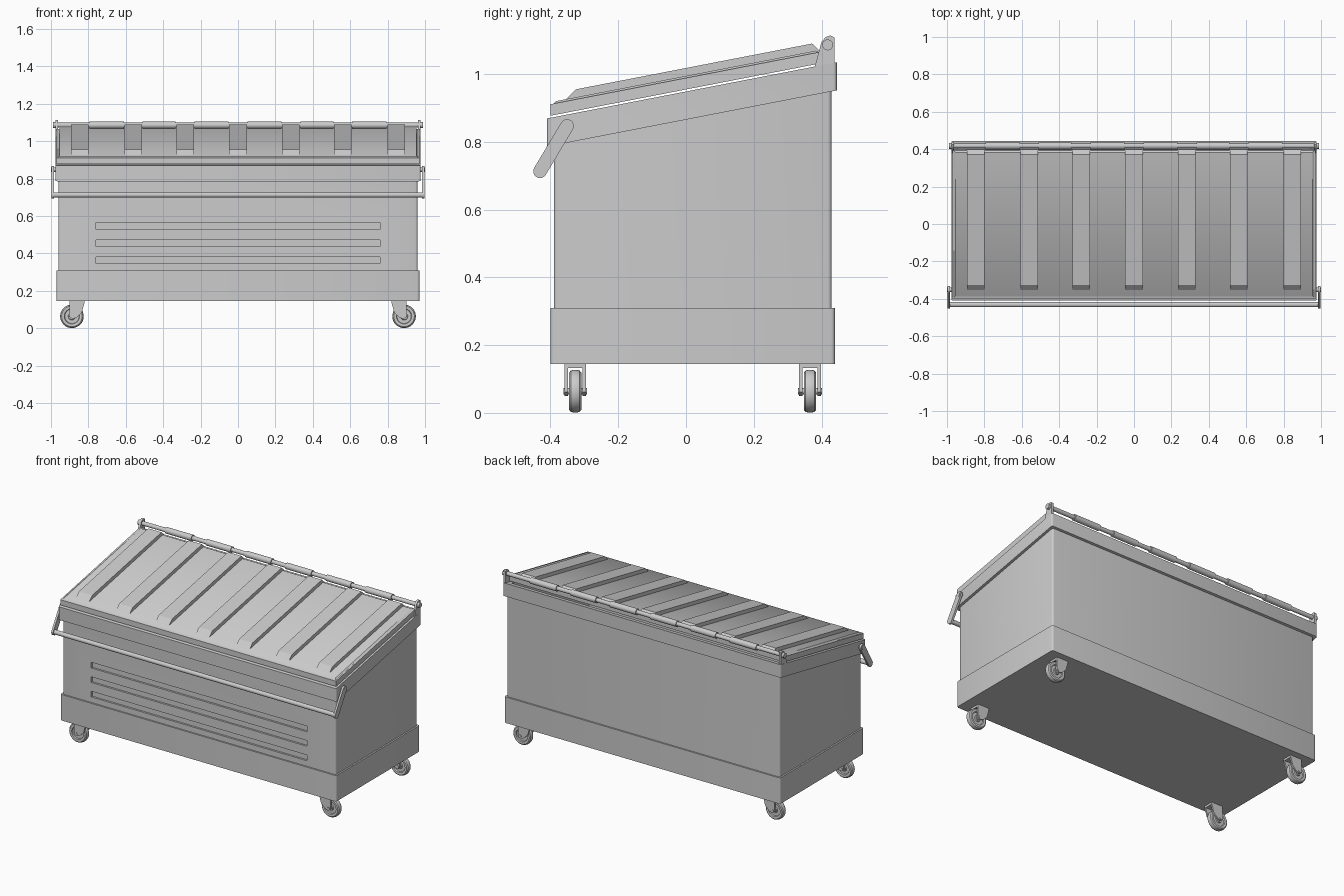
import bpy, bmesh, math
from mathutils import Vector

if "Cube" in bpy.data.objects:
    bpy.data.objects.remove(bpy.data.objects["Cube"])

SLOPE = 0.194  # rise of the rim and lid per unit of depth


def finish(bm, name):
    bmesh.ops.recalc_face_normals(bm, faces=bm.faces)
    me = bpy.data.meshes.new(name)
    bm.to_mesh(me)
    bm.free()
    ob = bpy.data.objects.new(name, me)
    bpy.context.collection.objects.link(ob)
    return ob


def prism(name, pts, a, b, axis='x', bevel=0.0):
    """Extrude a (y,z) profile along x, or an (x,z) profile along y; optionally round upright edges."""
    bm = bmesh.new()
    rings = []
    for d in (a, b):
        rings.append([bm.verts.new((d, u, v) if axis == 'x' else (u, d, v)) for u, v in pts])
    n = len(pts)
    bm.faces.new(rings[0])
    bm.faces.new(rings[1][::-1])
    for i in range(n):
        j = (i + 1) % n
        bm.faces.new((rings[0][i], rings[0][j], rings[1][j], rings[1][i]))
    if bevel:
        up = [e for e in bm.edges if abs((e.verts[0].co - e.verts[1].co).normalized().z) > 0.99]
        bmesh.ops.bevel(bm, geom=up, offset=bevel, segments=3, profile=0.5, affect='EDGES')
    return finish(bm, name)


def rect(y0, y1, z0, z1):
    return [(y0, z0), (y1, z0), (y1, z1), (y0, z1)]


def slanted(y0, y1, bottom, top):
    """Profile whose bottom and top both follow the lid slope."""
    r = SLOPE * (y1 - y0)
    return [(y0, bottom), (y1, bottom + r), (y1, top + r), (y0, top)]


def rod(name, x0, x1, y, z, r):
    bpy.ops.mesh.primitive_cylinder_add(vertices=24, radius=r, depth=x1 - x0,
                                        location=((x0 + x1) / 2, y, z), rotation=(0, math.pi / 2, 0))
    bpy.context.object.name = name


def cut(ob, cutter):
    m = ob.modifiers.new("cut", 'BOOLEAN')
    m.operation = 'DIFFERENCE'
    m.object = cutter
    m.solver = 'EXACT'
    bpy.context.view_layer.objects.active = ob
    bpy.ops.object.modifier_apply(modifier=m.name)


# Container body, base band and sloped rim
body = prism("body", [(-.39, .155), (.43, .155), (.43, .99), (-.39, .83)], -.96, .96, bevel=.012)
base = prism("base_band", rect(-.40, .44, .145, .31), -.97, .97, bevel=.012)
rim = prism("rim", slanted(-.41, .445, .786, .869), -.977, .977, bevel=.01)

# Hollow interior
cavity = prism("cavity_cutter", rect(-.37, .41, .18, 1.3), -.94, .94)
for ob in (body, base, rim):
    cut(ob, cavity)

# Recessed front slots
cutters = [cavity]
for z in (.363, .455, .547):
    slot = prism("slot_cutter", rect(-.5, -.378, z - .018, z + .018), -.76, .76)
    cut(body, slot)
    cutters.append(slot)
for c in cutters:
    bpy.data.objects.remove(c)

# Lid with a raised inner panel
lid = prism("lid", slanted(-.40, .40, .877, .911), -.97, .97)
bm = bmesh.new()
bm.from_mesh(lid.data)
bm.normal_update()
top = max(bm.faces, key=lambda f: f.normal.z)
bmesh.ops.inset_region(bm, faces=[top], thickness=.012)
bmesh.ops.inset_region(bm, faces=[top], thickness=.012)
bmesh.ops.translate(bm, verts=top.verts, vec=(0, 0, .006))
bm.to_mesh(lid.data)
bm.free()

# Lid ribs with ramped ends
rib_x = [-.845, -.56, -.283, 0, .283, .56, .845]
for x in rib_x:
    prism("lid_rib", [(-.368, .912), (-.325, .955), (.372, 1.09), (.398, 1.066), (.398, 1.05)],
          x - .047, x + .047)

# Hinge rod with sleeves between the ribs
HY, HZ = .418, 1.086
rod("hinge_rod", -.985, .985, HY, HZ, .013)
for a, b in zip(rib_x, rib_x[1:]):
    rod("hinge_sleeve", a + .05, b - .05, HY, HZ, .019)

# Front lift handle: cross bar
P, Q = Vector((-.351, .847)), Vector((-.431, .713))
rod("handle_bar", -.99, .99, Q.x, Q.y, .014)

# Capsule outline of the handle arms
ang = math.atan2(P.y - Q.y, P.x - Q.x)
arm = []
for c, start in ((P, ang - math.pi / 2), (Q, ang + math.pi / 2)):
    for i in range(9):
        t = start + math.pi * i / 8
        arm.append((c.x + .02 * math.cos(t), c.y + .02 * math.sin(t)))

for s in (-1, 1):
    # Hinge end brackets and rod caps
    prism("hinge_bracket", [(.378, 1.015), (.40, 1.095), (.412, 1.109), (.426, 1.114),
                            (.438, 1.108), (.438, 1.02)], s * .962, s * .976)
    rod("hinge_cap", *sorted((s * .97, s * .99)), HY, HZ, .016)
    # Handle arms and pivots
    prism("handle_arm", arm, s * .985, s * .998)
    rod("handle_pivot", *sorted((s * .965, s * 1.0)), P.x, P.y, .012)


def wheel(x, y):
    """Lathed caster wheel with recessed hub, axle along y."""
    prof = [(0, -.017), (.018, -.017), (.02, -.010), (.038, -.010), (.041, -.017), (.055, -.018),
            (.061, -.013), (.063, -.005)]
    prof += [(r, -h) for r, h in reversed(prof)]
    bm = bmesh.new()
    vs = [bm.verts.new((x + r, y + h, .064)) for r, h in prof]
    es = [bm.edges.new(p) for p in zip(vs, vs[1:])]
    bmesh.ops.spin(bm, geom=vs + es, cent=(x, y, .064), axis=(0, 1, 0),
                   angle=2 * math.pi, steps=32, use_duplicate=False)
    bmesh.ops.remove_doubles(bm, verts=bm.verts, dist=.0003)
    finish(bm, "caster_wheel")


# Four casters: wheel, two fork plates, fork crown and axle
for s in (-1, 1):
    for y in (-.327, .366):
        wheel(s * .888, y)
        fork = [(s * .82, .14), (s * .835, .085), (s * .862, .058), (s * .885, .050),
                (s * .903, .062), (s * .90, .14)]
        for d in (-1, 1):
            prism("caster_fork", fork, y + d * .022, y + d * .032, axis='y')
        prism("caster_crown", [(s * .82, .132), (s * .90, .132), (s * .90, .15), (s * .82, .15)],
              y - .032, y + .032, axis='y')
        bpy.ops.mesh.primitive_cylinder_add(vertices=16, radius=.009, depth=.07,
                                            location=(s * .888, y, .064), rotation=(math.pi / 2, 0, 0))
        bpy.context.object.name = "caster_axle"

# Smooth rounded parts, keep hard edges
bpy.ops.object.select_all(action='SELECT')
bpy.ops.object.shade_smooth_by_angle(angle=math.radians(32))
